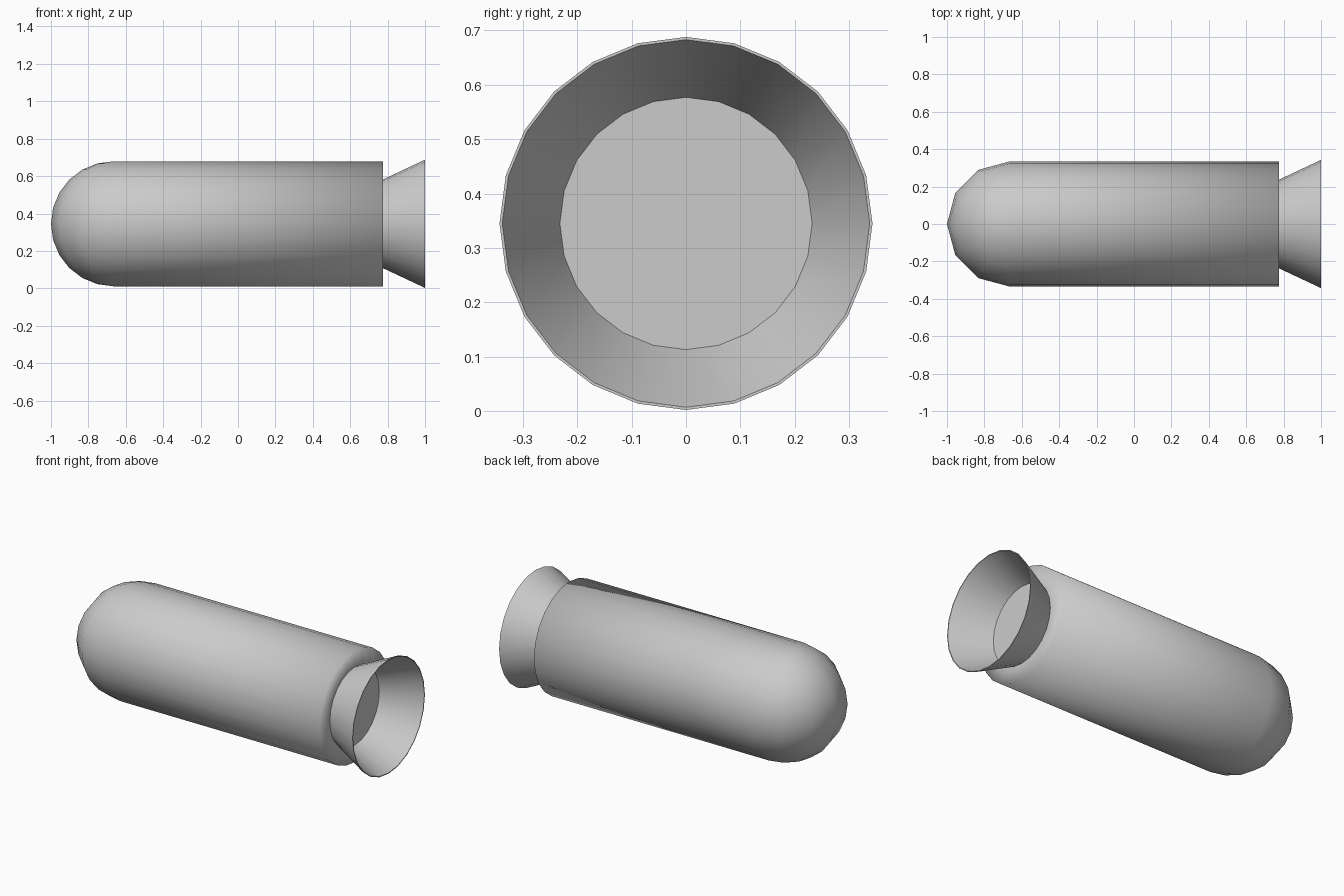
import bpy, bmesh
from math import sin, cos, pi

if "Cube" in bpy.data.objects:
    bpy.data.objects.remove(bpy.data.objects["Cube"])

SIDES = 24
ZC = 0.345          # height of the long axis
R = 0.334           # body radius
X_NOSE, X_END = -0.666, 0.775


def ring(bm, x, r):
    return [bm.verts.new((x, r * sin(2 * pi * k / SIDES), ZC + r * cos(2 * pi * k / SIDES)))
            for k in range(SIDES)]


def bridge(bm, a, b):
    for k in range(SIDES):
        n = (k + 1) % SIDES
        bm.faces.new((a[k], a[n], b[n], b[k]))


def finish(bm, name):
    bmesh.ops.remove_doubles(bm, verts=bm.verts, dist=1e-4)
    bmesh.ops.recalc_face_normals(bm, faces=bm.faces)
    for f in bm.faces:
        f.smooth = True
    me = bpy.data.meshes.new(name)
    bm.to_mesh(me)
    bm.free()
    ob = bpy.data.objects.new(name, me)
    bpy.context.collection.objects.link(ob)
    return ob


# Body: straight tube with a closed flat end
bm = bmesh.new()
front = ring(bm, X_NOSE, R)
back = ring(bm, X_END, R)
seat = ring(bm, X_END, 0.232)
bridge(bm, front, back)
bridge(bm, back, seat)
bm.faces.new(seat)

# Rounded nose: half sphere, poles up and down, 6 wedges of 12 steps
def nose_point(i, j):
    t, a = pi * i / 12, pi / 2 + pi * j / 6
    return (X_NOSE + R * sin(t) * cos(a), R * sin(t) * sin(a), ZC + R * cos(t))

for j in range(6):
    for i in range(12):
        corners = [(i, j), (i + 1, j), (i + 1, j + 1), (i, j + 1)]
        if i == 0:
            corners.pop(3)
        elif i == 11:
            corners.pop(2)
        bm.faces.new([bm.verts.new(nose_point(*c)) for c in corners])
finish(bm, "body")

# Nozzle: thin flared shell
bm = bmesh.new()
loops = [ring(bm, x, r) for x, r in
         ((X_END, 0.237), (1.0, 0.343), (1.0, 0.338), (X_END, 0.232))]
for a, b in zip(loops, loops[1:] + loops[:1]):
    bridge(bm, a, b)
nozzle = finish(bm, "nozzle")
bpy.context.view_layer.objects.active = nozzle
nozzle.select_set(True)
bpy.ops.object.shade_smooth_by_angle(angle=0.6)
